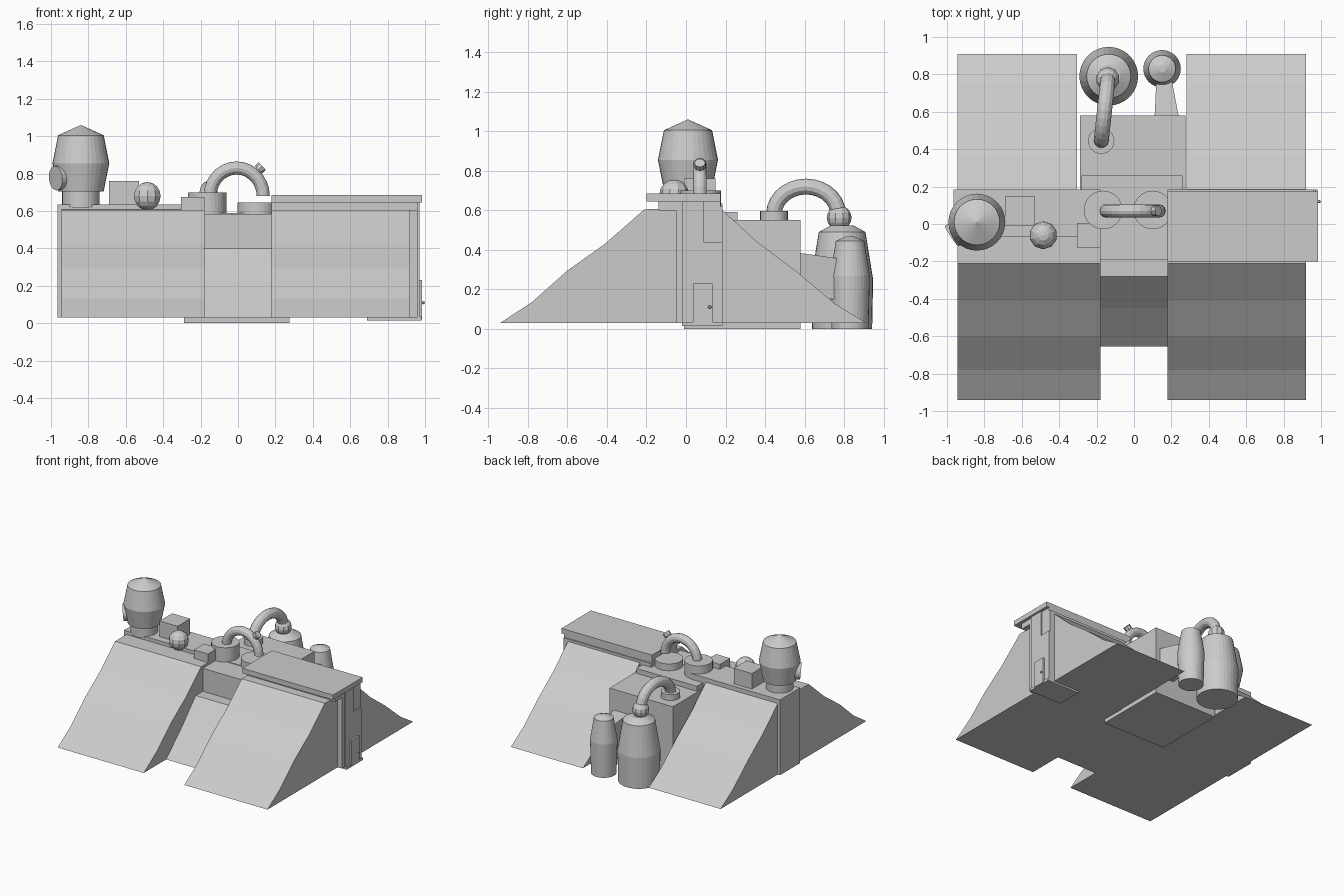
import bpy, bmesh, math
from mathutils import Vector

if "Cube" in bpy.data.objects:
    bpy.data.objects.remove(bpy.data.objects["Cube"])


def finish(name, bm, smooth=False):
    bmesh.ops.recalc_face_normals(bm, faces=bm.faces)
    me = bpy.data.meshes.new(name)
    bm.to_mesh(me)
    bm.free()
    ob = bpy.data.objects.new(name, me)
    bpy.context.collection.objects.link(ob)
    if smooth:
        for p in me.polygons:
            p.use_smooth = True
    return ob


def prism(name, pts, x0, x1):
    """Extrude a (y, z) outline from x0 to x1."""
    bm = bmesh.new()
    f = bm.faces.new([bm.verts.new((x0, y, z)) for y, z in pts])
    r = bmesh.ops.extrude_face_region(bm, geom=[f])
    vs = [v for v in r['geom'] if isinstance(v, bmesh.types.BMVert)]
    bmesh.ops.translate(bm, vec=(x1 - x0, 0, 0), verts=vs)
    return finish(name, bm)


def box(name, x0, x1, y0, y1, z0, z1):
    return prism(name, [(y0, z0), (y1, z0), (y1, z1), (y0, z1)], x0, x1)


def lathe(name, x, y, prof, n=32):
    """Stack of (radius, z) rings, a zero radius closes to a point."""
    bm = bmesh.new()
    prev = None
    for r, z in prof:
        if r == 0:
            ring = [bm.verts.new((x, y, z))] * n
        else:
            ring = [bm.verts.new((x + r * math.cos(2 * math.pi * i / n),
                                  y + r * math.sin(2 * math.pi * i / n), z)) for i in range(n)]
        if prev:
            for i in range(n):
                q = [prev[i], prev[i - 1], ring[i - 1], ring[i]]
                bm.faces.new(list(dict.fromkeys(q)))
        else:
            bm.faces.new(ring)
        prev = ring
    if prof[-1][0] > 0:
        bm.faces.new(prev)
    return finish(name, bm)


def rod(name, a, b, r, n=12):
    a, b = Vector(a), Vector(b)
    bm = bmesh.new()
    bmesh.ops.create_cone(bm, cap_ends=True, segments=n, radius1=r, radius2=r, depth=(b - a).length)
    ob = finish(name, bm)
    ob.rotation_euler = (b - a).to_track_quat('Z', 'Y').to_euler()
    ob.location = (a + b) / 2
    return ob


def arch_pipe(name, a, b, height, r, n=14, sides=12):
    """Half-ellipse tube standing between feet a and b."""
    a, b = Vector(a), Vector(b)
    mid, half = (a + b) / 2, (b - a) / 2
    side = half.cross(Vector((0, 0, 1))).normalized()
    bm = bmesh.new()
    prev = None
    for i in range(n + 1):
        t = math.pi * i / n
        c = mid - half * math.cos(t) + Vector((0, 0, height * math.sin(t)))
        tan = (half * math.sin(t) + Vector((0, 0, height * math.cos(t)))).normalized()
        nor = tan.cross(side)
        ring = [bm.verts.new(c + r * (math.cos(k) * side + math.sin(k) * nor))
                for k in (2 * math.pi * j / sides for j in range(sides))]
        if prev:
            for j in range(sides):
                bm.faces.new((prev[j - 1], prev[j], ring[j], ring[j - 1]))
        else:
            bm.faces.new(ring)
        prev = ring
    bm.faces.new(prev)
    return finish(name, bm)


def ball(name, loc, r, u=10, v=8):
    bm = bmesh.new()
    bmesh.ops.create_uvsphere(bm, u_segments=u, v_segments=v, radius=r)
    ob = finish(name, bm)
    ob.location = loc
    return ob


# Sloping embankments, front and back on each side
front = [(-0.94, 0.03), (-0.78, 0.135), (-0.6, 0.295), (-0.41, 0.43), (-0.21, 0.605), (0.18, 0.61), (0.18, 0.03)]
back = [(0.18, 0.03), (0.18, 0.605), (0.36, 0.44), (0.56, 0.29), (0.75, 0.13), (0.91, 0.03)]
prism("left_front_slope", front, -0.945, -0.18)
prism("right_front_slope", front, 0.18, 0.92)
prism("left_back_slope", back, -0.945, -0.305)
prism("right_back_slope", back, 0.28, 0.92)

# Spillway and central wall
prism("spillway", [(-0.655, 0.03), (-0.45, 0.22), (-0.28, 0.4), (-0.19, 0.4), (-0.19, 0.03)], -0.18, 0.18)
box("centre_wall", -0.18, 0.18, -0.19, 0.19, 0.03, 0.585)

# Core wall ends and crest
box("left_core_wall", -0.965, -0.18, -0.07, 0.185, 0.03, 0.635)
box("right_core_wall", 0.18, 0.96, -0.05, 0.185, 0.03, 0.62)
box("right_crest_base", 0.18, 0.96, -0.14, 0.175, 0.6, 0.645)
box("right_crest_slab", 0.18, 0.985, -0.2, 0.175, 0.645, 0.685)

# Entrance at the right end
prism("entrance_panel", [(-0.02, 0.03), (0.185, 0.03), (0.185, 0.44), (0.09, 0.44), (0.09, 0.645), (-0.02, 0.645)], 0.95, 0.97)
box("entrance_step", 0.69, 0.98, -0.02, 0.185, 0.015, 0.035)
box("entrance_door", 0.96, 0.985, 0.035, 0.135, 0.02, 0.23)
ball("door_knob", (0.99, 0.12, 0.11), 0.009, 8, 6)

# Water tower with round side disc
lathe("tower_base", -0.84, 0.01, [(0.1, 0.62), (0.1, 0.71)])
lathe("tower_body", -0.84, 0.01, [(0.122, 0.705), (0.152, 0.855), (0.122, 1.005), (0, 1.06)])
rod("tower_disc", (-0.93, -0.035, 0.78), (-0.975, -0.065, 0.775), 0.065, 20)

# Crest details
box("crest_box", -0.69, -0.53, -0.01, 0.15, 0.62, 0.76)
ball("crest_ball", (-0.485, -0.06, 0.68), 0.075)
box("small_box", -0.305, -0.18, -0.125, 0.005, 0.6, 0.675)

# Twin turbines joined by an arched pipe with a valve
box("turbine_floor", -0.28, 0.26, -0.0, 0.26, 0.54, 0.59)
lathe("left_turbine", -0.165, 0.075, [(0.103, 0.58), (0.103, 0.7)])
lathe("right_turbine", 0.1, 0.075, [(0.103, 0.58), (0.103, 0.645)])
arch_pipe("turbine_pipe", (-0.15, 0.07, 0.68), (0.135, 0.07, 0.68), 0.15, 0.035)
rod("pipe_valve_stem", (0.07, 0.07, 0.785), (0.125, 0.07, 0.835), 0.016)
rod("pipe_valve_cap", (0.108, 0.07, 0.82), (0.13, 0.07, 0.84), 0.028, 8)

# Powerhouse at the back, with tanks
box("powerhouse", -0.29, 0.275, -0.01, 0.58, 0.0, 0.55)
lathe("pipe_flange", -0.175, 0.445, [(0.07, 0.54), (0.07, 0.597)], 24)
arch_pipe("tank_pipe", (-0.175, 0.445, 0.58), (-0.14, 0.77, 0.58), 0.14, 0.04)
ball("pipe_joint", (-0.14, 0.775, 0.562), 0.063, 10, 8)
lathe("large_tank", -0.135, 0.79, [(0.152, 0.0), (0.157, 0.25), (0.118, 0.49), (0.06, 0.522)])
lathe("small_tank", 0.15, 0.83, [(0.093, 0.0), (0.1, 0.27), (0.072, 0.445), (0.02, 0.467)])

# Tapered strut between powerhouse and small tank
strut = prism("tank_strut", [(0.57, 0.15), (0.78, 0.15), (0.78, 0.355), (0.57, 0.385)], 0.11, 0.24)
for v in strut.data.vertices:
    if v.co.y > 0.7:
        v.co.x = 0.12 if v.co.x < 0.17 else 0.2
